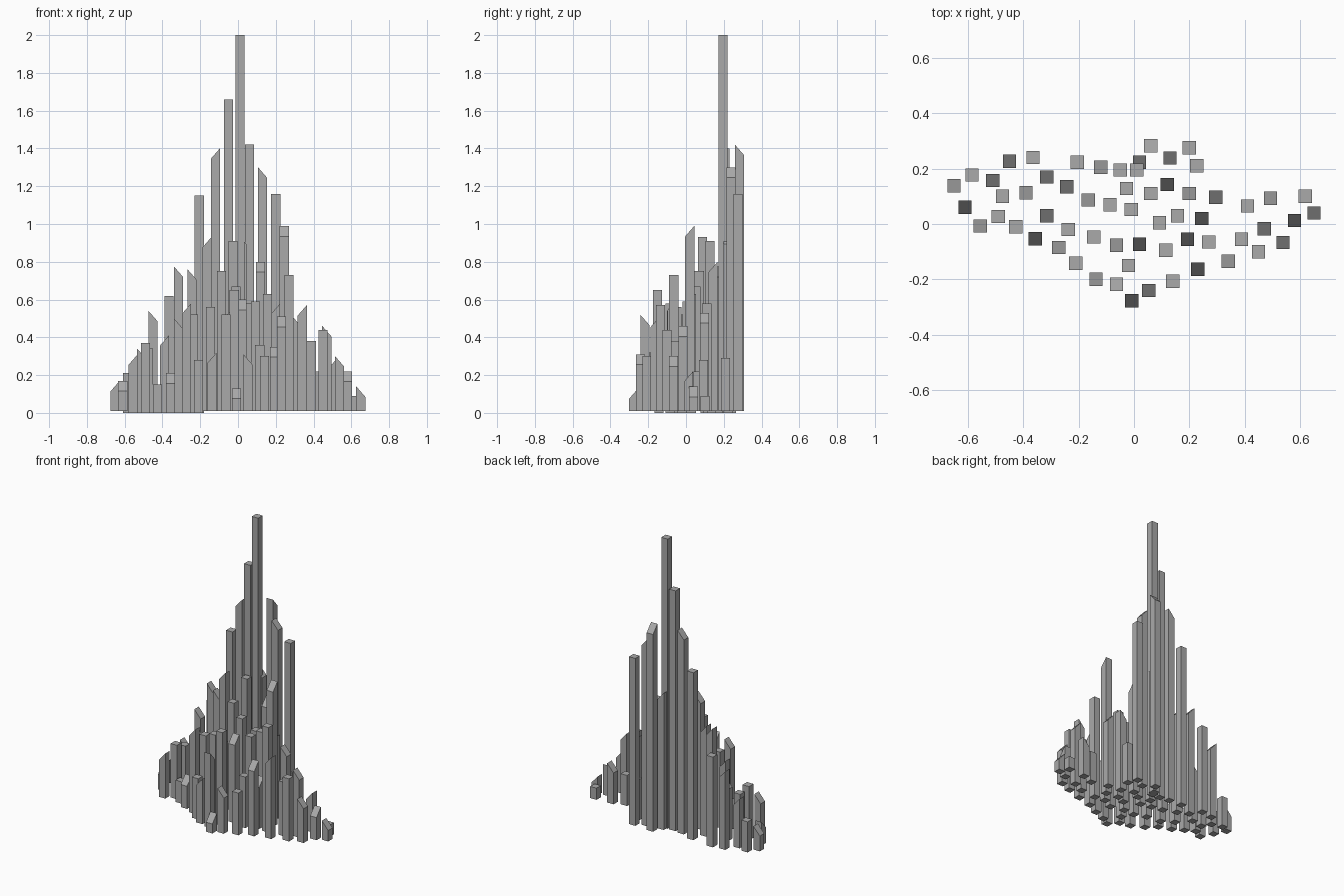
import bpy, bmesh

W = 0.024      # half width of a square column
RISE = 0.055   # drop across a slanted cut top

stone = bpy.data.materials.new("grey stone")
stone.diffuse_color = (0.4, 0.4, 0.4, 1)


def columns(name, spots, sx=0, sy=0):
    """Square columns; z is the highest point, top rises toward (sx, sy)."""
    bm = bmesh.new()
    for x, y, z in spots:
        base = 0.0 if -0.6 < x < -0.2 else 0.01
        cube = bmesh.ops.create_cube(bm, size=1)
        for v in cube["verts"]:
            a, b, top = v.co.x * 2, v.co.y * 2, v.co.z > 0
            drop = RISE * (abs(sx) + abs(sy) - a * sx - b * sy) / 2
            v.co = (x + a * W, y + b * W, z - drop if top else base)
    mesh = bpy.data.meshes.new(name)
    bm.to_mesh(mesh)
    bm.free()
    mesh.materials.append(stone)
    bpy.context.collection.objects.link(bpy.data.objects.new(name, mesh))


# Columns with level tops, from left to right
columns("level_columns", [
    (-.585, .177, .21), (-.49, .027, .37), (-.475, .10, .34), (-.427, -.01, .15),
    (-.365, .24, .62), (-.237, -.02, .52), (-.21, -.142, .28), (-.205, .223, 1.15),
    (-.145, -.047, .56), (-.05, .195, 1.66), (-.087, .07, .75), (-.027, .128, .91),
    (-.01, .052, .67), (-.02, -.15, .65), (.01, .195, 2.0), (.06, .11, .58),
    (.092, .005, .59), (.2, .275, 1.16), (.227, .21, .29), (.157, .03, .63),
    (.115, -.095, .36), (.14, -.207, .30), (.27, -.065, .73), (.41, .065, .22),
    (.388, -.055, .38), (.45, -.10, .44), (.618, .10, .09)])

# Tops rising toward the right
columns("right_rising_columns", [
    (-.65, .138, .17), (-.555, -.007, .31), (-.39, .113, .41), (-.272, -.085, .58),
    (-.165, .087, .93), (-.12, .205, 1.40), (-.137, -.2, .32), (-.063, -.077, .54),
    (.2, .11, .58), (.34, -.135, .57), (.493, .093, .28)], sx=1)

# Tops rising toward the left
columns("left_rising_columns", [
    (-.45, .227, .54), (-.51, .157, .34), (-.315, .17, .775), (-.315, .03, .50),
    (-.243, .135, .76), (.02, .223, .95), (.053, -.24, .31), (.13, .238, 1.30),
    (.295, .097, .53), (.47, -.017, .46), (.538, -.067, .30), (.65, .04, .14)], sx=-1)

# Tops rising toward the back
columns("back_rising_columns", [
    (-.61, .06, .17), (-.357, -.053, .21), (.02, -.073, .60), (-.008, -.277, .13),
    (.12, .143, .80), (.193, -.055, .35), (.23, -.163, .51), (.245, .02, .99),
    (.58, .013, .22)], sy=1)

# Tops rising toward the front
columns("front_rising_columns", [(.06, .283, 1.42), (-.063, -.218, .52)], sy=-1)
